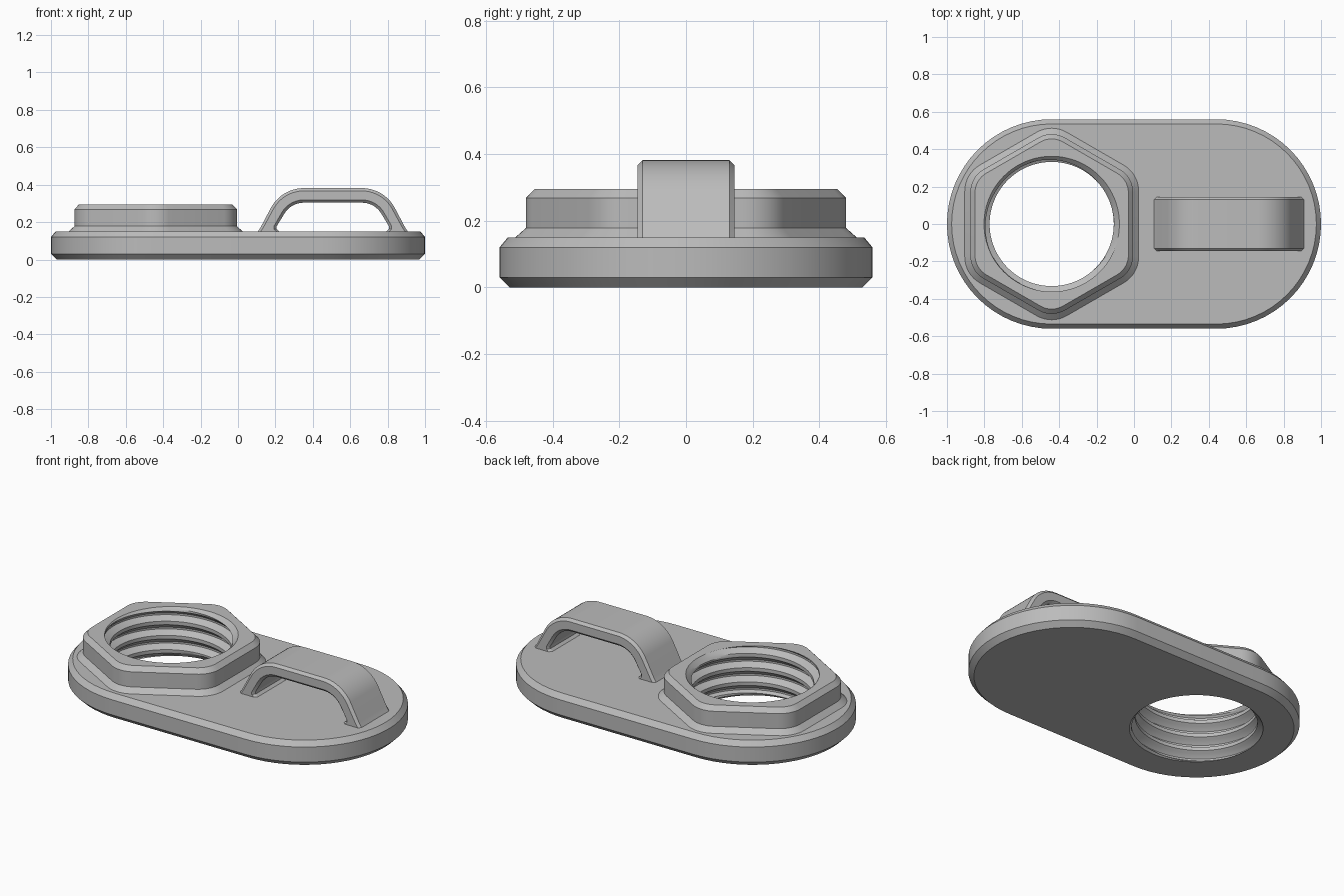
import bpy
import bmesh
from math import sin, cos, pi, radians, floor
from mathutils import Vector

if "Cube" in bpy.data.objects:
    bpy.data.objects.remove(bpy.data.objects["Cube"])

grey = bpy.data.materials.new("plain grey")
grey.use_nodes = True
grey.diffuse_color = (0.5, 0.5, 0.5, 1)
grey.node_tree.nodes["Principled BSDF"].inputs["Base Color"].default_value = (0.5, 0.5, 0.5, 1)

CX = -0.44          # centre of the nut and its bore
PLATE_TOP = 0.15
NUT_TOP = 0.295
BORE_SIDES = 96


def stadium(radius, z, half=0.44, steps=32):
    """Outline with two straight sides and two round ends."""
    pts = []
    for side, start in ((1, -pi / 2), (-1, pi / 2)):
        for i in range(steps + 1):
            a = start + pi * i / steps
            pts.append(Vector((side * half + radius * cos(a), radius * sin(a), z)))
    return pts


def rounded_hexagon(apothem, z, corner, steps=8):
    """Hexagon with a corner towards +y and rounded corners."""
    pts = []
    reach = (apothem - corner) / cos(pi / 6)
    for k in range(6):
        mid = pi / 2 + k * pi / 3
        for i in range(steps + 1):
            a = mid - pi / 6 + pi / 3 * i / steps
            pts.append(Vector((CX + reach * cos(mid) + corner * cos(a),
                               reach * sin(mid) + corner * sin(a), z)))
    return pts


def circle(radius, z):
    return [Vector((CX + radius * cos(2 * pi * i / BORE_SIDES),
                    radius * sin(2 * pi * i / BORE_SIDES), z)) for i in range(BORE_SIDES)]


def loft(bm, rings, closed=True):
    """Skin a list of point rings with quads."""
    grid = [[bm.verts.new(p) for p in ring] for ring in rings]
    for low, high in zip(grid, grid[1:]):
        n = len(low)
        for i in range(n if closed else n - 1):
            j = (i + 1) % n
            bm.faces.new((low[i], low[j], high[j], high[i]))
    return grid


def fill_between(bm, outer, inner):
    """Flat face with a hole."""
    edges = []
    for ring in (outer, inner):
        vs = [bm.verts.new(p) for p in ring]
        edges += [bm.edges.new((vs[i - 1], vs[i])) for i in range(len(vs))]
    bmesh.ops.triangle_fill(bm, edges=edges, use_beauty=True, normal=(0, 0, 1))


def finish(bm, name):
    bmesh.ops.remove_doubles(bm, verts=bm.verts, dist=0.00005)
    bmesh.ops.recalc_face_normals(bm, faces=bm.faces)
    mesh = bpy.data.meshes.new(name)
    bm.to_mesh(mesh)
    bm.free()
    mesh.materials.append(grey)
    obj = bpy.data.objects.new(name, mesh)
    bpy.context.collection.objects.link(obj)
    bpy.ops.object.select_all(action='DESELECT')
    obj.select_set(True)
    bpy.context.view_layer.objects.active = obj
    bpy.ops.object.shade_smooth_by_angle(angle=radians(25))
    return obj


def thread_rings(minor, major, rim, pitch, chamfer=0.03, per_turn=8):
    """Rows that climb along the helix, clipped at both ends of the bore."""
    rows = []
    step = pitch / per_turn
    depth = [0, 0, 0, 0.5, 1, 1, 0.75, 0.4]
    for j in range(-per_turn, floor(NUT_TOP / step) + 2):
        row = []
        for i in range(BORE_SIDES + 1):
            a = 2 * pi * i / BORE_SIDES
            z = min(max(j * step + pitch * i / BORE_SIDES, 0), NUT_TOP)
            end = min(z, NUT_TOP - z)
            r = minor + (major - minor) * depth[j % per_turn]
            r = rim if end < 1e-6 else max(r, rim - min(end, chamfer))
            row.append(Vector((CX + r * cos(a), r * sin(a), z)))
        rows.append(row)
    return rows


# Base plate and threaded hexagonal nut, one watertight body
bm = bmesh.new()
RIM = 0.362
plate = [stadium(0.53, 0), stadium(0.56, 0.03),
         stadium(0.56, 0.12), stadium(0.535, PLATE_TOP)]
nut = [rounded_hexagon(0.465, PLATE_TOP, 0.16), rounded_hexagon(0.435, 0.178, 0.14),
       rounded_hexagon(0.435, 0.268, 0.14), rounded_hexagon(0.41, NUT_TOP, 0.12)]
loft(bm, plate)
loft(bm, nut)
fill_between(bm, plate[0], circle(RIM, 0))
fill_between(bm, plate[-1], nut[0])
fill_between(bm, nut[-1], circle(RIM, NUT_TOP))
loft(bm, thread_rings(0.33, 0.37, RIM, 0.085), closed=False)
finish(bm, "plate_with_threaded_nut")

# Strap loop: outer and inner edge points of one half, from the top to the foot
HX = 0.507
half = []
for i in range(11):
    a = radians(6 * i)
    half.append(tuple(Vector((0.155 + r * sin(a), 0.182 + r * cos(a))) for r in (0.2, 0.122)))
half += [(Vector((0.383, 0.178)), Vector((0.300, 0.178))),
         (Vector((0.392, 0.163)), Vector((0.300, 0.163))),
         (Vector((0.402, 0.148)), Vector((0.283, 0.148)))]

stations = [(Vector((-o.x, o.y)), Vector((-n.x, n.y))) for o, n in reversed(half)] + half


def strap_section(outer, inner, wide=0.145, chamfer=0.015):
    """Chamfered cross-section between an outer and an inner point."""
    across = (inner - outer).normalized() * chamfer
    side = [(outer, wide - chamfer), (outer + across, wide),
            (inner - across, wide), (inner, wide - chamfer)]
    loop = side + [(p, -y) for p, y in reversed(side)]
    return [Vector((HX + p.x, y, p.y)) for p, y in loop]


bm = bmesh.new()
skin = loft(bm, [strap_section(o, n) for o, n in stations])
bm.faces.new(skin[0])
bm.faces.new(skin[-1])
finish(bm, "strap_loop")
